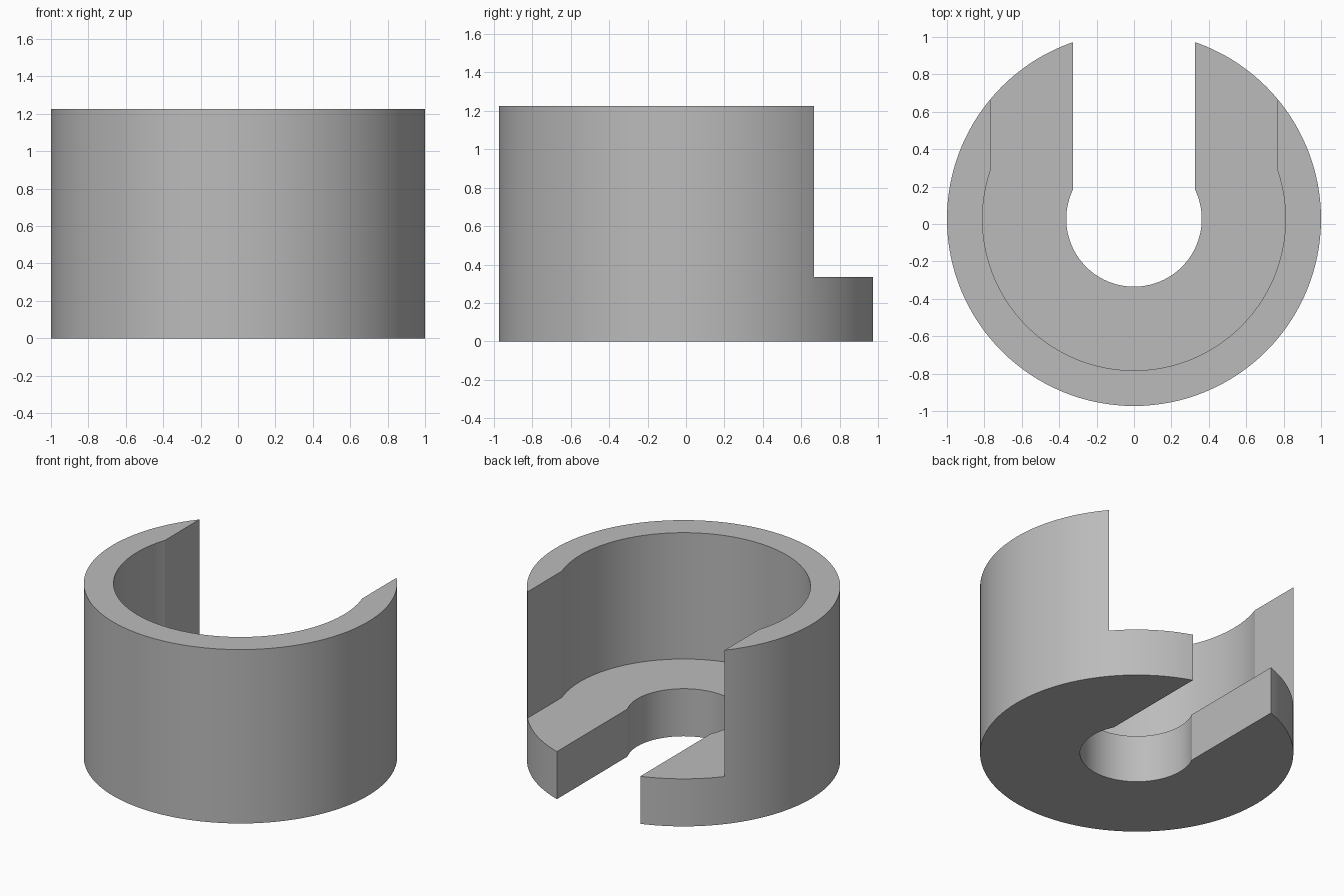
import bpy, bmesh, math

cube = bpy.data.objects.get("Cube")
if cube:
    bpy.data.objects.remove(cube, do_unlink=True)

CENTER_Y = 0.027
HEIGHT = 1.225
FLOOR = 0.335
SEGMENTS = 128

grey = bpy.data.materials.new("plain grey")
grey.use_nodes = True
colour = (0.5, 0.5, 0.5, 1)
grey.diffuse_color = colour
grey.node_tree.nodes["Principled BSDF"].inputs["Base Color"].default_value = colour


def prism(name, outline, bottom, top):
    """Extrude a closed outline, given around the axis, from bottom to top."""
    bm = bmesh.new()
    face = bm.faces.new([bm.verts.new((x, y + CENTER_Y, bottom)) for x, y in outline])
    side = bmesh.ops.extrude_face_region(bm, geom=[face])["geom"]
    verts = [v for v in side if isinstance(v, bmesh.types.BMVert)]
    bmesh.ops.translate(bm, verts=verts, vec=(0, 0, top - bottom))
    bmesh.ops.recalc_face_normals(bm, faces=bm.faces)
    mesh = bpy.data.meshes.new(name)
    bm.to_mesh(mesh)
    bm.free()
    obj = bpy.data.objects.new(name, mesh)
    mesh.materials.append(grey)
    bpy.context.collection.objects.link(obj)
    return obj


def arc(radius, start, end, count):
    angles = [start + (end - start) * i / count for i in range(count + 1)]
    return [(radius * math.cos(a), radius * math.sin(a)) for a in angles]


def keyhole(radius, half_width):
    """Round hole with a slightly narrower slot running out of the back."""
    a = math.acos(half_width / radius)
    return arc(radius, a, -math.pi - a, SEGMENTS) + [(-half_width, 1.5), (half_width, 1.5)]


# Solid round body
cup = prism("slotted_cup", arc(1, 0, 2 * math.pi, SEGMENTS)[:-1], 0, HEIGHT)

# Upper cavity and floor hole, both open to the back
cutters = [
    prism("cavity_cutter", keyhole(0.81, 0.768), FLOOR, HEIGHT + 0.5),
    prism("floor_hole_cutter", keyhole(0.362, 0.325), -0.5, FLOOR + 0.3),
]
bpy.context.view_layer.objects.active = cup
for cutter in cutters:
    cutter.hide_render = True
    cut = cup.modifiers.new(cutter.name, 'BOOLEAN')
    cut.operation = 'DIFFERENCE'
    cut.solver = 'EXACT'
    cut.object = cutter
    bpy.ops.object.modifier_apply(modifier=cut.name)
    bpy.data.objects.remove(cutter, do_unlink=True)

# Smooth round walls with crisp rims
bpy.ops.object.select_all(action='DESELECT')
cup.select_set(True)
bpy.ops.object.shade_smooth_by_angle(angle=math.radians(10))
